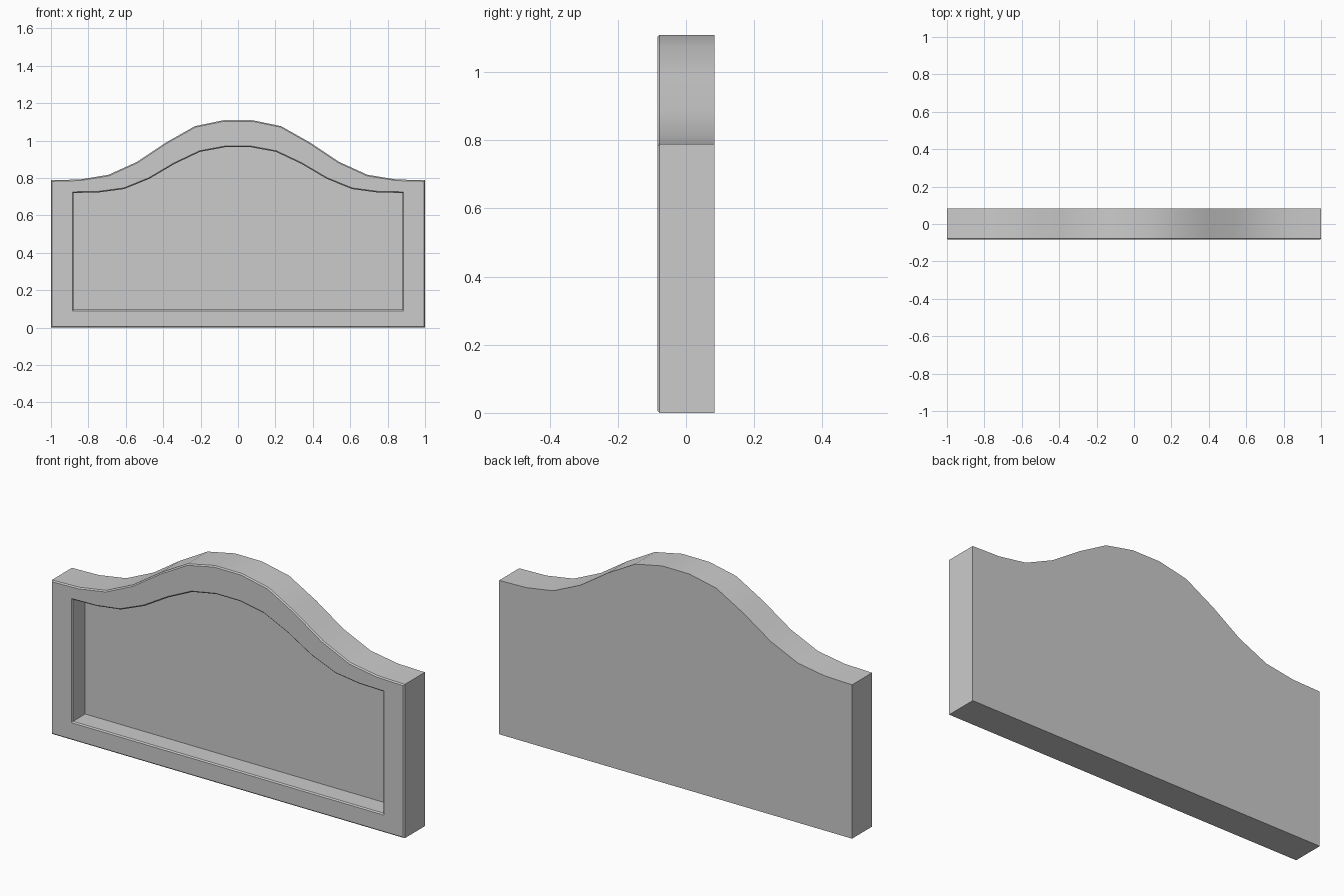
import bpy, bmesh, math
from mathutils import Vector

if "Cube" in bpy.data.objects:
    bpy.data.objects.remove(bpy.data.objects["Cube"])

STEP = 2 / 13
FRONT, BACK, FLOOR = -0.084, 0.084, 0.02
BEVEL = 0.006


def outline(heights, bottom, scale):
    """Mirrored profile: wavy top from centre to side, flat bottom."""
    right = [((i + 0.5) * STEP * scale, z) for i, z in enumerate(heights)]
    left = [(-x, z) for x, z in right]
    return left[::-1] + right + [(right[-1][0], bottom), (left[-1][0], bottom)]


def inset(points, d):
    """Offset a clockwise outline inward by d."""
    pts = [Vector(p) for p in points]
    result = []
    for i, p in enumerate(pts):
        a = (p - pts[i - 1]).normalized()
        b = (pts[(i + 1) % len(pts)] - p).normalized()
        na, nb = Vector((a.y, -a.x)), Vector((b.y, -b.x))
        result.append(p + (na + nb) * d / (1 + na.dot(nb)))
    return result


outer = outline([1.109, 1.077, 0.990, 0.887, 0.817, 0.792, 0.788], 0.0, 1.0)
inner = outline([0.965, 0.940, 0.876, 0.796, 0.741, 0.723, 0.720], 0.096, 0.88)

# Rings from the back, round the bevelled frame, down to the recessed floor
rings = [
    (outer, BACK),
    (outer, FRONT + BEVEL),
    (inset(outer, BEVEL), FRONT),
    (inset(inner, -BEVEL), FRONT),
    (inner, FRONT + BEVEL),
    (inner, FLOOR),
]

bm = bmesh.new()
loops = [[bm.verts.new((x, y, z)) for x, z in pts] for pts, y in rings]
for a, b in zip(loops, loops[1:]):
    for i in range(len(a)):
        j = (i + 1) % len(a)
        bm.faces.new((a[i], a[j], b[j], b[i]))

# Back panel and recess floor
bm.faces.new(loops[0])
bm.faces.new(loops[-1])
bmesh.ops.recalc_face_normals(bm, faces=bm.faces[:])

mesh = bpy.data.meshes.new("headboard")
bm.to_mesh(mesh)
bm.free()
board = bpy.data.objects.new("headboard", mesh)
bpy.context.collection.objects.link(board)

# Smooth curved top, crisp frame edges
bpy.context.view_layer.objects.active = board
board.select_set(True)
bpy.ops.object.shade_smooth_by_angle(angle=math.radians(30))
